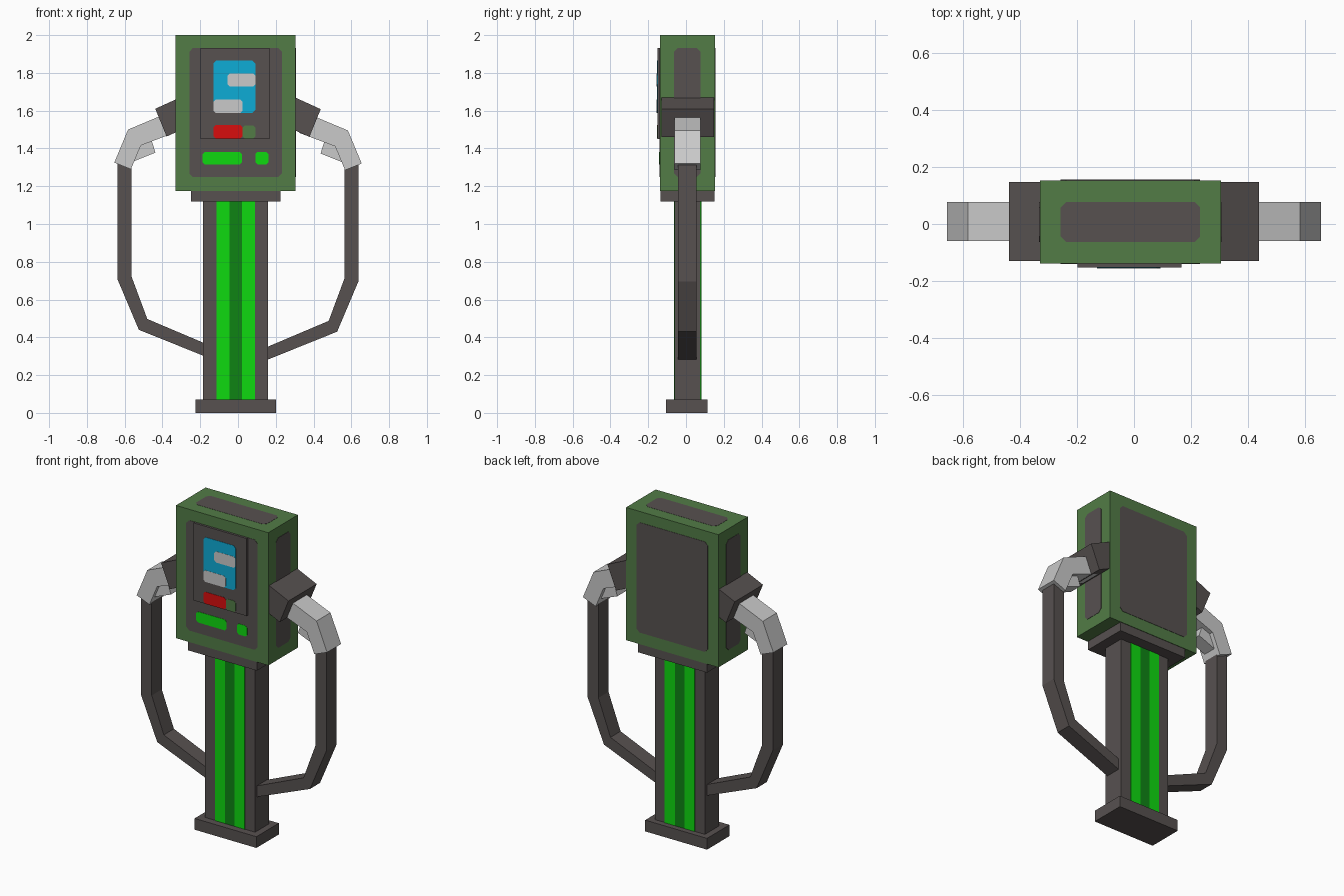
import bpy, bmesh

if "Cube" in bpy.data.objects:
    bpy.data.objects.remove(bpy.data.objects["Cube"])


def material(name, rgb):
    """Flat material from display colour, converted to linear."""
    col = [((c / 255 + 0.055) / 1.055) ** 2.4 for c in rgb] + [1]
    m = bpy.data.materials.new(name)
    m.use_nodes = True
    m.diffuse_color = col
    m.node_tree.nodes["Principled BSDF"].inputs["Base Color"].default_value = col
    return m


GREEN = material("case_green", (82, 124, 70))
DARK = material("dark_grey", (87, 81, 80))
LIME = material("bright_lime", (14, 218, 16))
DEEP = material("deep_lime", (14, 132, 20))
CYAN = material("screen_cyan", (13, 172, 214))
LIGHT = material("light_grey", (202, 202, 202))
RED = material("signal_red", (217, 13, 13))


def finish(name, bm, mat):
    bmesh.ops.recalc_face_normals(bm, faces=bm.faces)
    mesh = bpy.data.meshes.new(name)
    bm.to_mesh(mesh)
    bm.free()
    mesh.materials.append(mat)
    ob = bpy.data.objects.new(name, mesh)
    bpy.context.collection.objects.link(ob)
    return ob


def box(name, x, y, z, mat):
    bm = bmesh.new()
    bmesh.ops.create_cube(bm, size=1)
    for v in bm.verts:
        v.co = [(a + b) / 2 + c * (b - a) for c, (a, b) in zip(v.co, (x, y, z))]
    return finish(name, bm, mat)


def plate(name, axis, start, end, u, v, cut, mat):
    """Thin plate with clipped corners, lying across the given axis."""
    (u0, u1), (v0, v1) = u, v
    c = cut
    outline = [(u0 + c, v0), (u1 - c, v0), (u1, v0 + c), (u1, v1 - c),
               (u1 - c, v1), (u0 + c, v1), (u0, v1 - c), (u0, v0 + c)]
    if not c:
        outline = [(u0, v0), (u1, v0), (u1, v1), (u0, v1)]
    bm = bmesh.new()

    def loop(depth):
        verts = []
        for p in outline:
            co = list(p)
            co.insert(axis, depth)
            verts.append(bm.verts.new(co))
        return verts

    a, b = loop(start), loop(end)
    bm.faces.new(a)
    bm.faces.new(b)
    n = len(a)
    for i in range(n):
        bm.faces.new((a[i], a[(i + 1) % n], b[(i + 1) % n], b[i]))
    return finish(name, bm, mat)


def bent_bar(name, side, pairs, y, mat, drop=0):
    """Rectangular bar through pairs of outer and inner points (x, z, x, z)."""
    bm = bmesh.new()
    rings = []
    for ox, oz, ix, iz in pairs:
        corners = [(ox, y[0], oz), (ox, y[1], oz), (ix, y[1], iz), (ix, y[0], iz)]
        rings.append([bm.verts.new((side * cx, cy, cz - drop)) for cx, cy, cz in corners])
    for a, b in zip(rings, rings[1:]):
        for i in range(4):
            j = (i + 1) % 4
            bm.faces.new((a[i], a[j], b[j], b[i]))
    bm.faces.new(rings[0])
    bm.faces.new(rings[-1])
    return finish(name, bm, mat)


# Stand and head
box("base", (-0.225, 0.2), (-0.105, 0.115), (0, 0.07), DARK)
box("post", (-0.185, 0.16), (-0.06, 0.078), (0.07, 1.12), DARK)
box("collar", (-0.25, 0.225), (-0.135, 0.15), (1.12, 1.175), DARK)
box("head_case", (-0.33, 0.305), (-0.138, 0.153), (1.175, 2), GREEN)

# Light stripes on both faces of the post
for label, y0, y1 in (("front", -0.06, -0.063), ("back", 0.078, 0.081)):
    for part, u, mat in (("right_stripe", (-0.115, -0.045), LIME),
                         ("middle_stripe", (-0.045, 0.02), DEEP),
                         ("left_stripe", (0.02, 0.09), LIME)):
        plate(label + "_" + part, 1, y0, y1, u, (0.07, 1.12), 0, mat)

# Inset-looking panels on the head
WIDE, TALL, DEEP_SPAN = (-0.258, 0.232), (1.248, 1.932), (-0.063, 0.077)
plate("front_panel", 1, -0.138, -0.14, WIDE, TALL, 0.02, DARK)
plate("back_panel", 1, 0.153, 0.155, WIDE, TALL, 0.02, DARK)
plate("right_panel", 0, -0.33, -0.332, DEEP_SPAN, TALL, 0.02, DARK)
plate("left_panel", 0, 0.305, 0.307, DEEP_SPAN, TALL, 0.02, DARK)
plate("top_panel", 2, 1.998, 2, WIDE, DEEP_SPAN, 0.02, DARK).location.z = 0.001

# Display with its blocks
box("display_frame", (-0.198, 0.166), (-0.152, -0.138), (1.45, 1.932), DARK)
plate("screen", 1, -0.152, -0.154, (-0.13, 0.092), (1.588, 1.865), 0.015, CYAN)
plate("upper_screen_block", 1, -0.154, -0.155, (-0.055, 0.092), (1.728, 1.797), 0.012, LIGHT)
plate("lower_screen_block", 1, -0.154, -0.155, (-0.13, 0.024), (1.588, 1.66), 0.012, LIGHT)
plate("red_indicator", 1, -0.152, -0.154, (-0.13, 0.024), (1.452, 1.525), 0.012, RED)
plate("green_indicator", 1, -0.152, -0.154, (0.024, 0.092), (1.452, 1.522), 0.012, GREEN)
plate("wide_button", 1, -0.14, -0.142, (-0.188, 0.02), (1.315, 1.382), 0.012, LIME)
plate("small_button", 1, -0.14, -0.142, (0.092, 0.162), (1.315, 1.382), 0.012, LIME)

# Holster, nozzle, trigger and hose on each side
for label, side, drop in (("right", -1, 0), ("left", 1, 0.01)):
    bent_bar(label + "_holster", side,
             [(0.28, 1.682, 0.22, 1.535), (0.438, 1.61, 0.378, 1.463)],
             (-0.13, 0.147), DARK, drop / 5)
    bent_bar(label + "_nozzle", side,
             [(0.36, 1.593, 0.325, 1.487), (0.582, 1.5, 0.514, 1.416),
              (0.655, 1.325, 0.567, 1.29)], (-0.06, 0.077), LIGHT, drop / 2)
    bent_bar(label + "_trigger", side,
             [(0.5, 1.45, 0.455, 1.435), (0.57, 1.325, 0.437, 1.378)],
             (-0.035, 0.05), LIGHT, drop / 2)
    bent_bar(label + "_hose", side,
             [(0.637, 1.345, 0.563, 1.345), (0.637, 0.705, 0.563, 0.72),
              (0.525, 0.44, 0.48, 0.497), (0.14, 0.285, 0.14, 0.353)],
             (-0.043, 0.056), DARK, drop)
